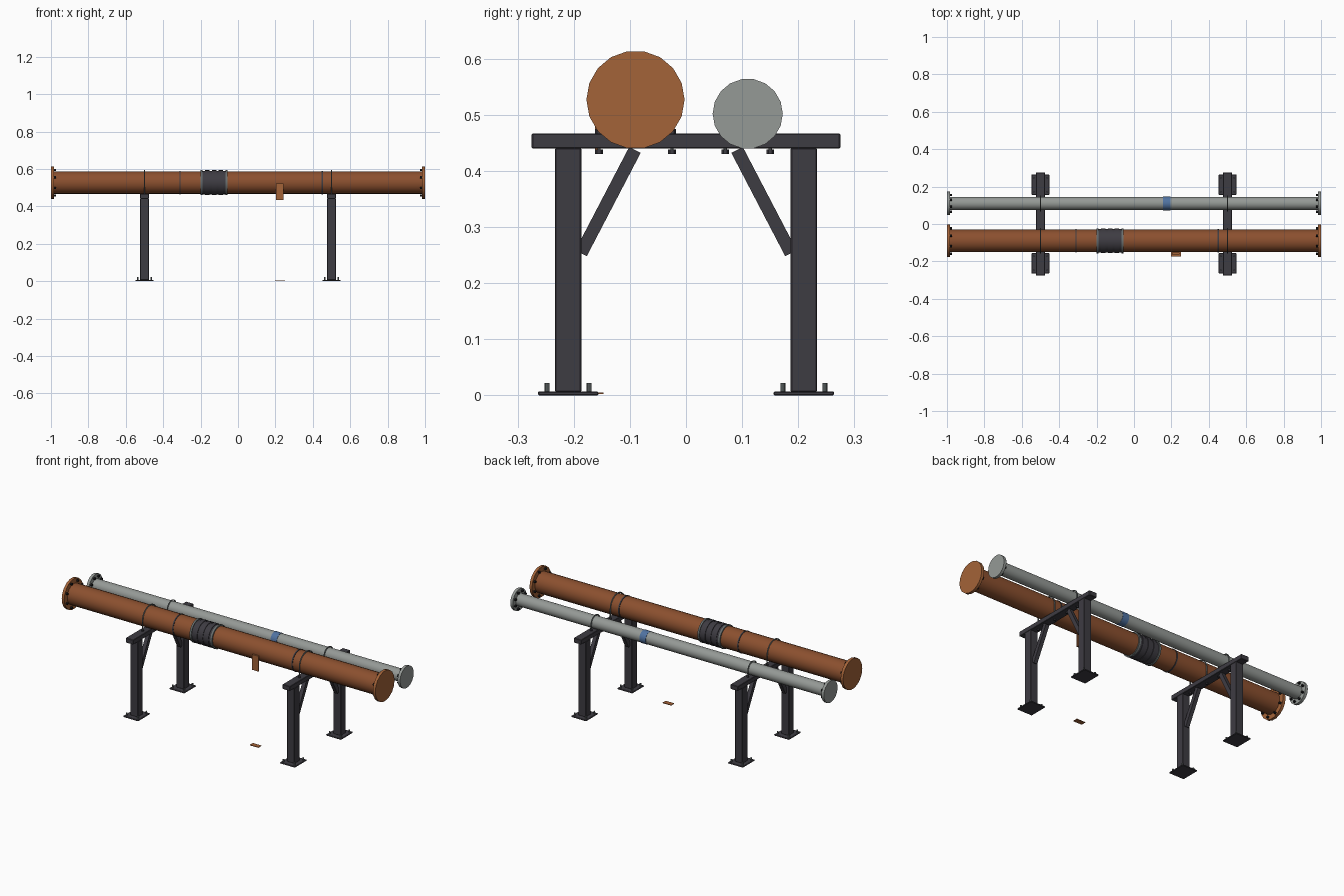
import bpy
import math
from mathutils import Vector

if "Cube" in bpy.data.objects:
    bpy.data.objects.remove(bpy.data.objects["Cube"])


def material(name, rgb):
    m = bpy.data.materials.new(name)
    m.use_nodes = True
    m.diffuse_color = (*rgb, 1)
    m.node_tree.nodes["Principled BSDF"].inputs["Base Color"].default_value = (*rgb, 1)
    return m


RUST = material("rust_brown", (0.26, 0.08, 0.028))
ORANGE = material("rust_orange", (0.37, 0.125, 0.04))
GREY = material("pale_grey", (0.30, 0.32, 0.305))
STEEL = material("dark_steel", (0.048, 0.045, 0.055))
BLACK = material("black_bolt", (0.013, 0.013, 0.015))
ZINC = material("zinc_grey", (0.14, 0.16, 0.16))
BLUE = material("marker_blue", (0.08, 0.17, 0.36))


def finish(name, mat, bevel=0):
    ob = bpy.context.object
    ob.name = name
    ob.data.materials.append(mat)
    if bevel:
        mod = ob.modifiers.new("edge_bevel", "BEVEL")
        mod.width = bevel
        mod.segments = 1
    return ob


def box(name, mat, centre, size, tilt=0, bevel=0):
    bpy.ops.mesh.primitive_cube_add(size=1, location=centre)
    ob = bpy.context.object
    ob.scale = size
    bpy.ops.object.transform_apply(location=False, rotation=False, scale=True)
    ob.rotation_euler.x = tilt
    return finish(name, mat, bevel)


def cylinder(name, mat, centre, radius, length, axis="X", sides=18):
    turn = (0, math.pi / 2, 0) if axis == "X" else (0, 0, 0)
    bpy.ops.mesh.primitive_cylinder_add(vertices=sides, radius=radius, depth=length,
                                        location=centre, rotation=turn)
    bpy.ops.object.shade_smooth_by_angle(angle=math.radians(35))
    return finish(name, mat)


# Support frames
BEAM_TOP = 0.467
PIPES = {"large": (-0.09, 0.527, 0.06, 0.0875, RUST, ORANGE),
         "small": (0.11, 0.502, 0.035, 0.0625, GREY, GREY)}


def u_bolt(name, x, y, z, radius):
    curve = bpy.data.curves.new(name, "CURVE")
    curve.dimensions = "3D"
    curve.bevel_depth = 0.0035
    curve.bevel_resolution = 1
    arc = [(y + radius * math.cos(math.pi * i / 16), z + radius * math.sin(math.pi * i / 16))
           for i in range(17)]
    path = [(y + radius, 0.432)] + arc + [(y - radius, 0.432)]
    spline = curve.splines.new("POLY")
    spline.points.add(len(path) - 1)
    for point, (py, pz) in zip(spline.points, path):
        point.co = (x, py, pz, 1)
    curve.materials.append(ZINC)
    bpy.context.collection.objects.link(bpy.data.objects.new(name, curve))
    # Nuts above and below the beam
    for side in (-1, 1):
        for nut_z in (0.434, BEAM_TOP + 0.004):
            cylinder("u_bolt_nut", STEEL, (x, y + side * radius, nut_z), 0.0068, 0.008, "Z", 6)


for x in (-0.5, 0.5):
    box("cross_beam", STEEL, (x, 0, 0.4535), (0.048, 0.55, 0.027), bevel=0.002)
    for side in (-1, 1):
        y = side * 0.21
        box("column", STEEL, (x, y, 0.2235), (0.048, 0.047, 0.435), bevel=0.002)
        box("base_plate", STEEL, (x, y, 0.0035), (0.096, 0.108, 0.007), bevel=0.002)
        for dx in (-0.036, 0.036):
            for dy in (-0.0375, 0.0375):
                cylinder("anchor_bolt", ZINC, (x + dx, y + dy, 0.0135), 0.0045, 0.017, "Z", 8)
        # Diagonal brace from column to beam
        low = Vector((x, side * 0.187, 0.2535))
        high = Vector((x, side * 0.091, 0.4375))
        run = high - low
        box("diagonal_brace", STEEL, (low + high) / 2, (0.022, 0.023, run.length),
            tilt=-math.atan2(run.y, run.z))
    for size, (y, z, radius, *_) in PIPES.items():
        u_bolt(size + "_u_bolt", x, y, z, radius + 0.005)

# Pipes with bolted end flanges
for size, (y, z, radius, flange, pipe_mat, flange_mat) in PIPES.items():
    cylinder(size + "_pipe", pipe_mat, (0, y, z), radius, 1.98, sides=24)
    ring = (radius + flange) / 2
    for side in (-1, 1):
        cylinder(size + "_flange", flange_mat, (side * 0.992, y, z), flange, 0.016)
        for i in range(8):
            a = math.pi * (i + 0.5) / 4
            cylinder("flange_bolt", BLACK, (side * 0.98, y + ring * math.cos(a),
                                            z + ring * math.sin(a)), 0.0065, 0.013, sides=6)

# Weld rings and ribbed coupling on the large pipe
y, z, radius = PIPES["large"][:3]
for x in (-0.31, 0.45):
    cylinder("weld_ring", STEEL, (x, y, z), radius + 0.0025, 0.007, sides=24)
MIDDLE = -0.128
cylinder("coupling_sleeve", STEEL, (MIDDLE, y, z), radius + 0.003, 0.14, sides=24)
for dx in (-0.036, 0, 0.036):
    cylinder("coupling_rib", STEEL, (MIDDLE + dx, y, z), radius + 0.006, 0.024, sides=24)
for dx in (-0.066, 0.066):
    cylinder("coupling_collar", ZINC, (MIDDLE + dx, y, z), radius + 0.007, 0.011, sides=24)

# Marker band on the small pipe
y, z, radius = PIPES["small"][:3]
cylinder("marker_band", BLUE, (0.175, y, z), radius + 0.0015, 0.04, sides=24)

# Rust streak plate on the pipe side and patch on the ground
box("rust_streak", ORANGE, (0.223, -0.158, 0.479), (0.04, 0.009, 0.088))
box("ground_patch", ORANGE, (0.225, -0.161, 0.004), (0.055, 0.028, 0.003))
